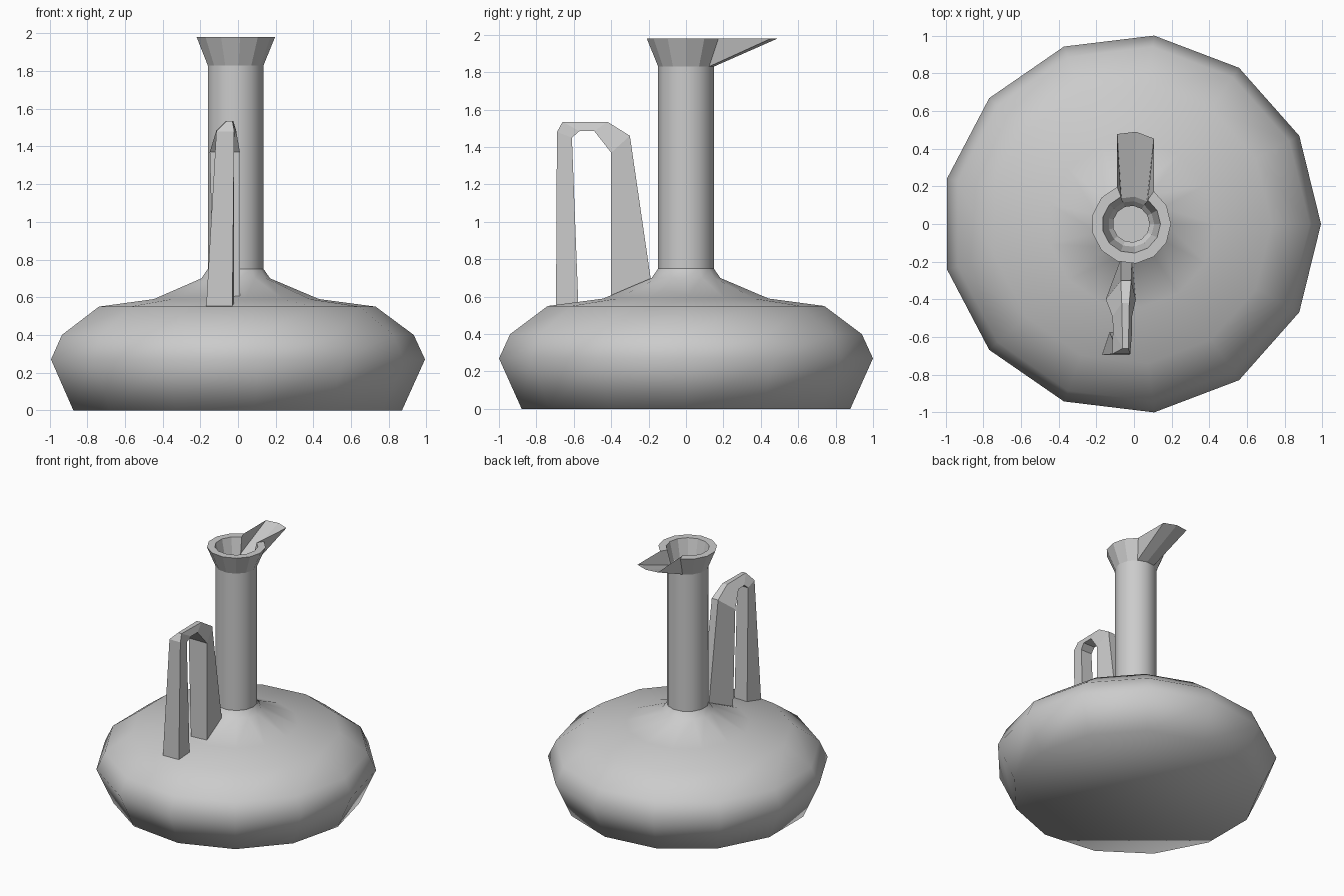
import bpy, bmesh
from math import cos, sin, tau

if "Cube" in bpy.data.objects:
    bpy.data.objects.remove(bpy.data.objects["Cube"])

SIDES = 13
CX = -0.0146


def finish(bm, name):
    bmesh.ops.recalc_face_normals(bm, faces=bm.faces)
    mesh = bpy.data.meshes.new(name)
    bm.to_mesh(mesh)
    bm.free()
    ob = bpy.data.objects.new(name, mesh)
    bpy.context.collection.objects.link(ob)
    return ob


# Flask: revolved body, neck, flared lip and hollow throat
profile = [(0.885, 0), (1.007, 0.27), (0.947, 0.40), (0.745, 0.55), (0.445, 0.59),
           (0.185, 0.70), (0.15, 0.75), (0.15, 1.83), (0.211, 1.98),
           (0.155, 1.98), (0.122, 1.84), (0.097, 1.81), (0.097, 0.75)]
NECK, LIP, INNER, THROAT = 7, 8, 9, 10
SPOUT = (2, 3, 4)          # lip corners that are drawn out into the spout

bm = bmesh.new()
rings = [[bm.verts.new((CX + r * cos(tau * i / SIDES), r * sin(tau * i / SIDES), z))
          for i in range(SIDES)] for r, z in profile]
for k in range(len(rings) - 1):
    a, b = rings[k], rings[k + 1]
    for i in range(SIDES):
        if k in (NECK, LIP, INNER) and i in SPOUT[:2]:
            continue       # opening for the spout
        j = (i + 1) % SIDES
        f = bm.faces.new((a[i], a[j], b[j], b[i]))
        f.smooth = k < NECK
bm.faces.new(rings[0]).smooth = True
bm.faces.new(rings[-1])

# Spout: open trough pulled back from the lip
neck, lip, inner, throat = (rings[k] for k in (NECK, LIP, INNER, THROAT))
tip = {i: bm.verts.new((lip[i].co.x, lip[i].co.y + 0.28, 1.98)) for i in SPOUT}
low = {i: bm.verts.new((CX + 0.146 * cos(tau * i / SIDES),
                        0.146 * sin(tau * i / SIDES), 1.86)) for i in SPOUT}
for i in SPOUT[:2]:
    j = i + 1
    bm.faces.new((neck[i], neck[j], tip[j], tip[i]))
    bm.faces.new((tip[i], tip[j], low[j], low[i]))
    bm.faces.new((low[i], low[j], throat[j], throat[i]))
for i in (SPOUT[0], SPOUT[-1]):
    bm.faces.new((neck[i], lip[i], tip[i]))
    bm.faces.new((tip[i], lip[i], inner[i], low[i]))
    bm.faces.new((inner[i], low[i], throat[i]))

# Crisp creases at both ends of the neck
for k in (6, NECK):
    ring = set(rings[k])
    for e in bm.edges:
        if e.verts[0] in ring and e.verts[1] in ring:
            e.smooth = False
finish(bm, "flask")

# Handle: swept section, outer edge then inner edge as (y, z, x left, x right)
sections = [
    ((-.695, .53, -.17, -.03), (-.575, .54, -.13, -.02)),
    ((-.69, 1.48, -.115, -.02), (-.61, 1.45, -.115, -.02)),
    ((-.66, 1.535, -.06, -.03), (-.57, 1.485, -.11, -.01)),
    ((-.42, 1.535, -.065, -.025), (-.49, 1.485, -.115, -.01)),
    ((-.30, 1.46, -.07, -.015), (-.40, 1.37, -.15, .01)),
    ((-.185, .67, -.07, -.01), (-.40, .57, -.13, .01)),
]
bm = bmesh.new()
loops = []
for (oy, oz, ol, orr), (iy, iz, il, ir) in sections:
    loops.append([bm.verts.new(p) for p in
                  ((ol, oy, oz), (orr, oy, oz), (ir, iy, iz), (il, iy, iz))])
for a, b in zip(loops, loops[1:]):
    for i in range(4):
        j = (i + 1) % 4
        bm.faces.new((a[i], a[j], b[j], b[i]))
bm.faces.new(loops[0])
bm.faces.new(loops[-1])
finish(bm, "handle")
